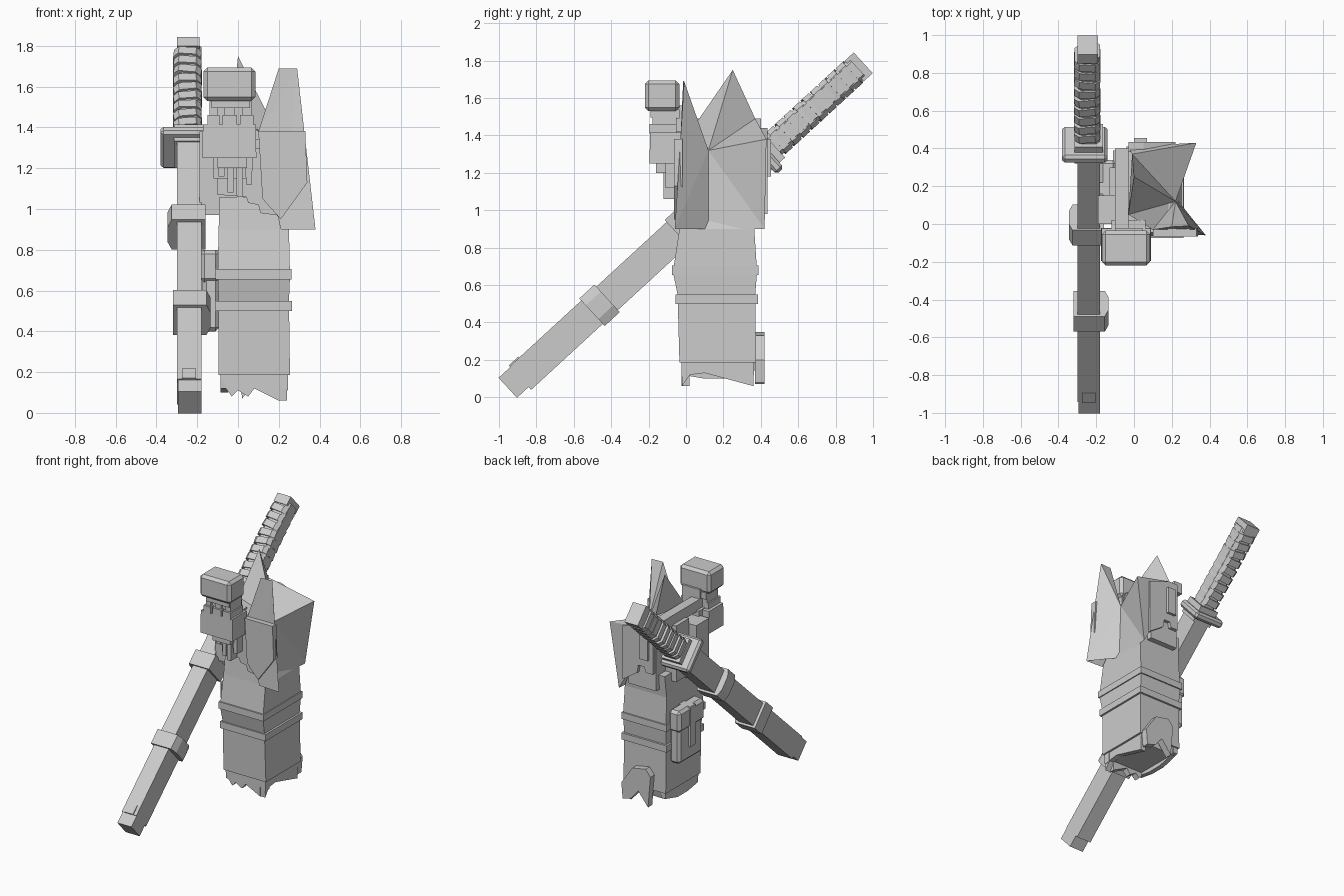
import bpy, bmesh, math, random
from mathutils import Matrix, Vector

random.seed(4)
grey = bpy.data.materials.new("plain grey")
grey.diffuse_color = (0.6, 0.6, 0.6, 1)


def finish(name, bm, matrix=None, recalc=True):
    if recalc:
        bmesh.ops.recalc_face_normals(bm, faces=bm.faces)
    me = bpy.data.meshes.new(name)
    bm.to_mesh(me)
    bm.free()
    me.materials.append(grey)
    ob = bpy.data.objects.new(name, me)
    if matrix:
        ob.matrix_world = matrix
    bpy.context.collection.objects.link(ob)
    return ob


def box(name, x, y, z, top=(1, 1), bevel=0, matrix=None):
    """Box from ranges; top scales the upper face in x and y."""
    bm = bmesh.new()
    bmesh.ops.create_cube(bm, size=1)
    for v in bm.verts:
        sx, sy = top if v.co.z > 0 else (1, 1)
        v.co = [(r[0] + r[1]) / 2 + c * (r[1] - r[0]) * s
                for r, c, s in zip((x, y, z), v.co, (sx, sy, 1))]
    if bevel:
        bmesh.ops.bevel(bm, geom=bm.edges[:], offset=bevel, segments=1, affect='EDGES')
    return finish(name, bm, matrix)


def prism(name, outline, axis, lo, hi, matrix=None):
    """Extrude a 2D outline along an axis (0, 1 or 2) from lo to hi."""
    bm = bmesh.new()
    def put(p, d):
        c = list(p)
        c.insert(axis, d)
        return bm.verts.new(c)
    a = [put(p, lo) for p in outline]
    b = [put(p, hi) for p in outline]
    n = len(a)
    bm.faces.new(a)
    bm.faces.new(b)
    for i in range(n):
        bm.faces.new((a[i], a[(i + 1) % n], b[(i + 1) % n], b[i]))
    return finish(name, bm, matrix)


def loft(name, sections):
    """Rectangular sections (z, x0, x1, y0, y1) joined into one solid."""
    bm = bmesh.new()
    rings = [[bm.verts.new((x, y, z)) for x, y in ((a, c), (b, c), (b, d), (a, d))]
             for z, a, b, c, d in sections]
    for r, s in zip(rings, rings[1:]):
        for i in range(4):
            bm.faces.new((r[i], r[(i + 1) % 4], s[(i + 1) % 4], s[i]))
    bm.faces.new(rings[0])
    bm.faces.new(rings[-1])
    return finish(name, bm)


# Robe, belts and upper torso
loft("robe", [(0.185, -0.095, 0.255, -0.035, 0.375), (0.55, -0.095, 0.25, -0.045, 0.37),
              (0.67, -0.1, 0.255, -0.07, 0.38), (0.9, -0.095, 0.25, -0.035, 0.365),
              (1.06, -0.09, 0.19, -0.02, 0.38)])
loft("robe_underside", [(0.13, -0.07, 0.23, 0.0, 0.35), (0.19, -0.085, 0.24, -0.02, 0.365)])
box("lower_belt", (-0.11, 0.265), (-0.055, 0.385), (0.5, 0.55))
box("upper_belt", (-0.11, 0.262), (-0.075, 0.388), (0.655, 0.705))
box("upper_torso", (-0.04, 0.19), (0.0, 0.41), (0.95, 1.34))
box("left_chest", (-0.19, -0.04), (0.0, 0.15), (0.97, 1.38))
box("left_back", (-0.13, -0.04), (0.15, 0.3), (1.0, 1.42))
box("collar_beam", (-0.1, -0.03), (-0.03, 0.4), (1.41, 1.49))

# Ragged vest edges on front and back
prism("vest_front", [(-0.1, 1.3), (-0.1, 1.07), (0.04, 1.06), (0.05, 1.03), (0.1, 1.02), (0.11, 0.98),
                     (0.19, 0.97), (0.22, 0.93), (0.22, 1.3)], 1, -0.045, 0.01)
prism("vest_back", [(-0.03, 1.44), (-0.03, 1.08), (0.03, 1.08), (0.04, 1.12), (0.09, 1.12),
                    (0.1, 1.06), (0.16, 1.02), (0.22, 0.98), (0.22, 1.38), (0.05, 1.44)], 1, 0.38, 0.435)
box("back_tab", (0.0, 0.07), (0.42, 0.455), (1.18, 1.38))

# Torn hem under the robe
prism("hem_front", [(-0.09, 0.19), (-0.06, 0.12), (-0.03, 0.08), (0.0, 0.11), (0.05, 0.08), (0.08, 0.12),
                    (0.2, 0.06), (0.2, 0.13), (0.245, 0.11), (0.245, 0.19)], 1, -0.025, 0.02)
prism("hem_right", [(-0.025, 0.19), (-0.02, 0.06), (0.02, 0.12), (0.1, 0.13), (0.36, 0.06), (0.365, 0.19)],
      0, 0.2, 0.24)
prism("hem_left", [(-0.025, 0.19), (-0.02, 0.12), (0.1, 0.1), (0.22, 0.1), (0.365, 0.14), (0.365, 0.19)],
      0, -0.085, -0.05)
prism("back_flap", [(0.0, 0.3), (0.04, 0.35), (0.15, 0.33), (0.24, 0.2), (0.23, 0.08), (0.16, 0.1),
                    (0.1, 0.17), (0.02, 0.07)], 1, 0.37, 0.42)

# Pouch on the left hip
box("pouch", (-0.175, -0.09), (0.05, 0.33), (0.4, 0.76), bevel=0.02)
box("pouch_lid", (-0.185, -0.09), (0.04, 0.34), (0.64, 0.8), bevel=0.02)
box("pouch_strap", (-0.19, -0.09), (0.16, 0.22), (0.5, 0.8))

# Spiked shoulder cape: sheet faces fan out from a central dent
bm = bmesh.new()
P = [bm.verts.new(p) for p in (
    (0.22, 0.12, 1.32),                        # 0 dent
    (0.38, -0.06, 0.9), (0.26, 0.42, 0.9),     # 1, 2 bottom corners
    (0.33, 0.43, 1.38), (-0.01, 0.37, 1.49),   # 3, 4 rear top
    (0.0, 0.25, 1.75), (0.29, -0.01, 1.69),    # 5, 6 spike tips
    (0.2, -0.015, 1.69), (0.1, -0.03, 1.38),   # 7, 8 front blade
    (0.21, -0.05, 0.9), (-0.03, 0.05, 1.46),   # 9 blade foot, 10 collar corner
    (0.235, 0.12, 0.9), (-0.03, 0.41, 1.4))]   # 11 bottom fold, 12 back corner
for f in ((0, 1, 11), (0, 11, 2), (0, 2, 3), (0, 3, 4), (0, 4, 5), (0, 5, 10), (4, 10, 5), (0, 6, 1),
          (6, 7, 8), (6, 8, 9), (6, 9, 1), (0, 7, 6), (0, 8, 7), (0, 10, 8), (3, 12, 4), (3, 2, 12)):
    bm.faces.new([P[i] for i in f])
finish("shoulder_cape", bm, recalc=False)
prism("front_guard_plate", [(0.1, 1.38), (0.33, 1.38), (0.34, 1.13), (0.29, 1.06), (0.21, 0.95), (0.12, 1.05)],
      1, -0.065, -0.02)

# Bony face: cranium, cheeks, jaw and hanging teeth
box("cranium", (-0.17, 0.085), (-0.22, -0.035), (1.53, 1.695), bevel=0.02)
box("skull_base", (-0.14, 0.055), (-0.15, -0.035), (1.49, 1.54))
box("face_core", (-0.1, 0.045), (-0.16, -0.02), (1.2, 1.56))
box("jaw", (-0.175, 0.09), (-0.195, -0.02), (1.25, 1.415), top=(0.98, 0.97))
for x0, x1 in ((-0.14, -0.1), (-0.065, -0.015), (0.02, 0.065)):
    box("face_strut", (x0, x1), (-0.18, -0.05), (1.41, 1.53))
    box("cheek_step", (x0 - 0.01, x1 + 0.01), (-0.195, -0.05), (1.41, 1.46))
box("brow", (-0.13, 0.06), (-0.19, -0.04), (1.495, 1.535))
for i, low in enumerate((1.16, 1.08, 1.06, 1.12)):
    x = -0.1 + i * 0.045
    prism("tooth", [(x, 1.27), (x + 0.036, 1.27), (x + 0.034, low), (x + 0.004, low)], 1,
          -0.12 + 0.01 * (i % 2), -0.03)
box("neck", (-0.12, 0.06), (-0.1, 0.02), (1.15, 1.42))

# Sheathed sword, built along local z and tilted across the left side
tilt = Matrix.Translation((-0.24, -0.002, 0.915)) @ Matrix.Rotation(math.radians(-47.4), 4, 'X')
box("sheath", (-0.06, 0.06), (-0.085, 0.085), (-1.2, 0.57), matrix=tilt)
box("sheath_tip", (-0.055, 0.06), (-0.08, 0.065), (-1.285, -1.15), matrix=tilt)
box("sheath_tip_stud", (-0.035, 0.035), (-0.092, 0.0), (-1.2, -1.13), matrix=tilt)
box("guard", (-0.14, 0.1), (-0.125, 0.125), (0.545, 0.6), bevel=0.015, matrix=tilt)
box("guard_collar", (-0.075, 0.075), (-0.09, 0.09), (0.52, 0.64), matrix=tilt)


def sheath_band(name, t, side):
    out = [(-0.08, -0.1), (0.085, -0.1), (0.105, -0.05), (0.105, 0.05), (0.085, 0.1), (-0.08, 0.1)]
    prism(name, [(side * x, y) for x, y in out], 2, t - 0.055, t + 0.055, tilt)


sheath_band("lower_sheath_band", -0.625, 1)
sheath_band("upper_sheath_band", -0.005, -1)


def octagon(rx, ry, cut):
    return [(sx * a, sy * b) for sx, sy, order in ((1, 1, 0), (-1, 1, 1), (-1, -1, 0), (1, -1, 1))
            for a, b in (((rx, ry - cut), (rx - cut, ry)), ((rx - cut, ry), (rx, ry - cut)))[order]]


prism("grip", octagon(0.06, 0.068, 0.022), 2, 0.6, 1.25, tilt)
for i in range(9):
    turn = Matrix.Translation((-0.008, 0, 0.68 + i * 0.064)) @ Matrix.Rotation(random.uniform(-0.15, 0.15), 4, 'Y')
    prism("grip_wrap", octagon(0.068, 0.078, 0.025), 2, -0.024, 0.024, tilt @ turn)
box("pommel", (-0.06, 0.05), (-0.075, 0.075), (1.225, 1.29), matrix=tilt)
